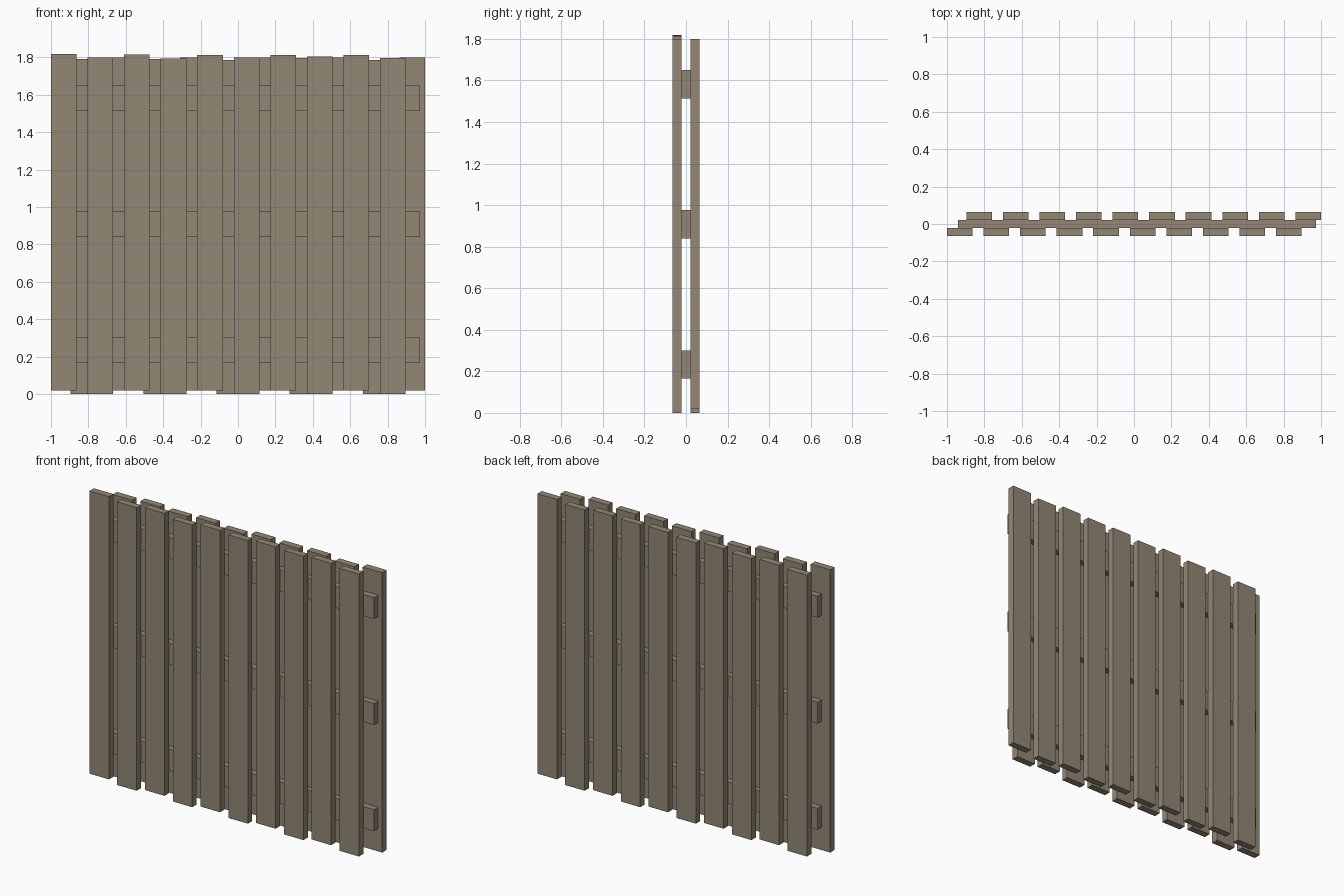
import bpy, bmesh

if "Cube" in bpy.data.objects:
    bpy.data.objects.remove(bpy.data.objects["Cube"])

# One weathered wood colour
wood = bpy.data.materials.new("weathered_wood")
wood.diffuse_color = (0.29, 0.245, 0.18, 1)
wood.use_nodes = True
wood.node_tree.nodes["Principled BSDF"].inputs["Base Color"].default_value = wood.diffuse_color


def box(name, x0, x1, y0, y1, z0, z1):
    mesh = bpy.data.meshes.new(name)
    bm = bmesh.new()
    bmesh.ops.create_cube(bm, size=1)
    for v in bm.verts:
        v.co = (x1 if v.co.x > 0 else x0,
                y1 if v.co.y > 0 else y0,
                z1 if v.co.z > 0 else z0)
    bm.to_mesh(mesh)
    bm.free()
    mesh.materials.append(wood)
    obj = bpy.data.objects.new(name, mesh)
    bpy.context.collection.objects.link(obj)
    return obj


STEP, WIDTH = 0.1955, 0.137
INNER, OUTER = 0.021, 0.065

# Slightly uneven board tops, left to right
front_tops = [1.818, 1.80, 1.816, 1.794, 1.812, 1.80, 1.812, 1.805, 1.812, 1.796]
back_tops = [1.79, 1.80, 1.79, 1.80, 1.785, 1.80, 1.796, 1.80, 1.785, 1.80]

# Vertical boards on both sides, staggered, with alternating bottoms
for i in range(10):
    x = -1 + i * STEP
    box(f"front_board_{i}", x, x + WIDTH, -OUTER, -INNER,
        0.0 if i % 2 else 0.02, front_tops[i])
    x = 1 - WIDTH - (9 - i) * STEP
    box(f"back_board_{i}", x, x + WIDTH, INNER, OUTER,
        0.02 if i % 2 else 0.0, back_tops[i])

# Horizontal rails between the two rows of boards
for name, z in (("lower", 0.165), ("middle", 0.84), ("upper", 1.514)):
    box(f"{name}_rail", -0.94, 0.972, -INNER, INNER, z, z + 0.136)
